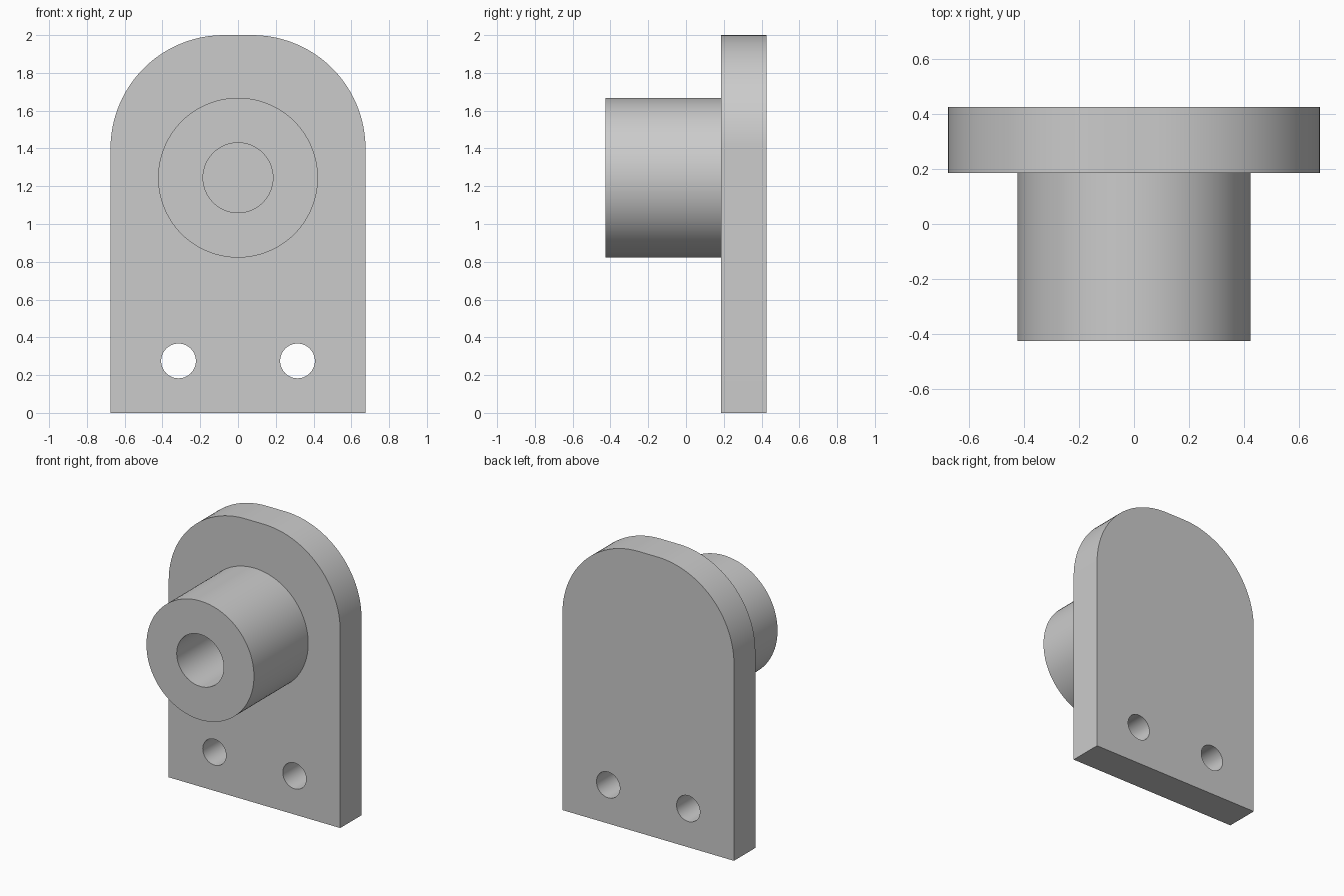
import bpy, bmesh
from math import sin, cos, pi, radians
from mathutils import Matrix

cube = bpy.data.objects.get("Cube")
if cube:
    bpy.data.objects.remove(cube, do_unlink=True)

grey = bpy.data.materials.new("plain grey")
grey.use_nodes = True
colour = (0.6, 0.6, 0.6, 1)
grey.diffuse_color = colour
grey.node_tree.nodes["Principled BSDF"].inputs["Base Color"].default_value = colour


def arc(x, z, r, start, end, steps):
    """Points along an arc, angles in degrees."""
    angles = [radians(start + (end - start) * i / steps) for i in range(steps + 1)]
    return [(x + r * cos(a), z + r * sin(a)) for a in angles]


def circle(x, z, r, steps):
    return arc(x, z, r, 0, 360, steps)[:-1]


def extruded(name, outlines, front, back):
    """Solid from an outer outline and its holes, running from front to back in y."""
    curve = bpy.data.curves.new(name, "CURVE")
    curve.dimensions = "2D"
    curve.fill_mode = "BOTH"
    curve.extrude = (back - front) / 2
    for points in outlines:
        spline = curve.splines.new("POLY")
        spline.points.add(len(points) - 1)
        for p, (x, z) in zip(spline.points, points):
            p.co = (x, z, 0, 1)
        spline.use_cyclic_u = True
    helper = bpy.data.objects.new(name + " outline", curve)
    bpy.context.collection.objects.link(helper)
    bpy.context.view_layer.update()
    shape = helper.evaluated_get(bpy.context.evaluated_depsgraph_get())
    mesh = bpy.data.meshes.new_from_object(shape)
    bpy.data.objects.remove(helper, do_unlink=True)

    # Stand the profile upright and weld the caps to the walls
    bm = bmesh.new()
    bm.from_mesh(mesh)
    bmesh.ops.remove_doubles(bm, verts=bm.verts, dist=0.0001)
    bm.transform(Matrix.Translation((0, (front + back) / 2, 0)) @ Matrix.Rotation(pi / 2, 4, "X"))
    bmesh.ops.recalc_face_normals(bm, faces=bm.faces)
    bm.to_mesh(mesh)
    bm.free()
    mesh.name = name
    mesh.materials.clear()
    mesh.materials.append(grey)
    obj = bpy.data.objects.new(name, mesh)
    bpy.context.collection.objects.link(obj)
    bpy.ops.object.select_all(action="DESELECT")
    obj.select_set(True)
    bpy.context.view_layer.objects.active = obj
    bpy.ops.object.shade_smooth_by_angle(angle=radians(30))
    return obj


half_width, height, corner = 0.675, 2.0, 0.6
plate_front, plate_back, boss_front = 0.185, 0.425, -0.425
boss_z = 1.245

# Upright plate with rounded top corners and two bolt holes
cx, cz = half_width - corner, height - corner
plate_outline = [(-half_width, 0), (half_width, 0)]
plate_outline += arc(cx, cz, corner, 0, 90, 24) + arc(-cx, cz, corner, 90, 180, 24)
bolt_holes = [circle(side * 0.315, 0.275, 0.092, 48) for side in (-1, 1)]
extruded("mounting_plate", [plate_outline] + bolt_holes, plate_front, plate_back)

# Round boss with a blind bore ending at the plate
extruded("bored_boss", [circle(0, boss_z, 0.423, 96), circle(0, boss_z, 0.185, 64)],
         boss_front, plate_front)
